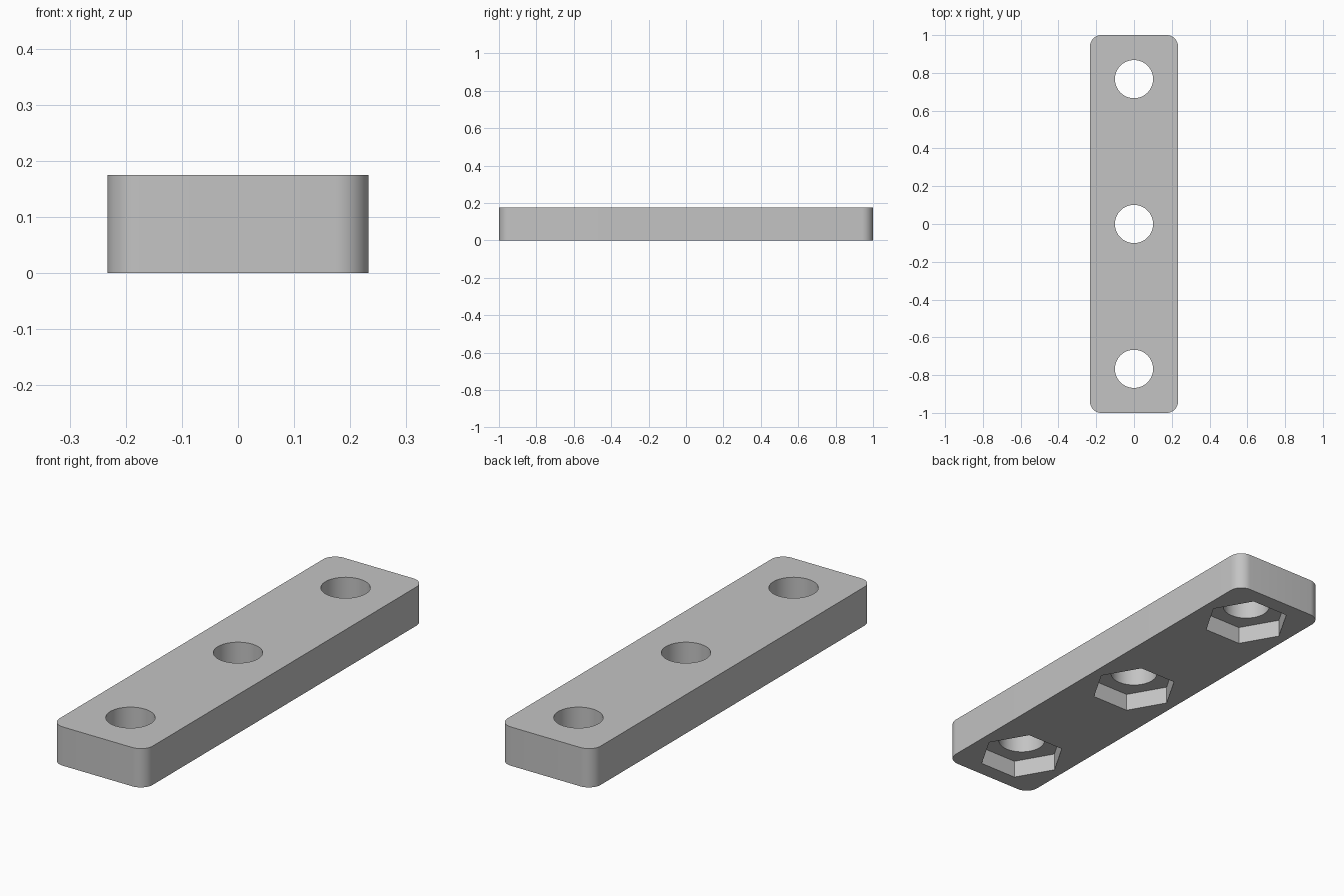
import bpy, bmesh
from math import pi
from mathutils import Matrix

HALF_W, LENGTH, THICK, CORNER = 0.233, 2.0, 0.175, 0.06
HOLE_R, HOLE_GAP = 0.101, 0.767
NUT_R, NUT_DEPTH = 0.187, 0.08

cube = bpy.data.objects.get("Cube")
if cube:
    bpy.data.objects.remove(cube, do_unlink=True)


def make_object(name, bm):
    mesh = bpy.data.meshes.new(name)
    bm.to_mesh(mesh)
    bm.free()
    obj = bpy.data.objects.new(name, mesh)
    bpy.context.collection.objects.link(obj)
    return obj


def make_cutter(name, sides, radius, z0, z1):
    """Row of three upright prisms along the bar, first corner on the x axis."""
    bm = bmesh.new()
    for i in (-1, 0, 1):
        place = Matrix.Translation((0, i * HOLE_GAP, (z0 + z1) / 2))
        spin = Matrix.Rotation(pi / 2, 4, 'Z')
        bmesh.ops.create_cone(bm, cap_ends=True, segments=sides, radius1=radius,
                              radius2=radius, depth=z1 - z0, matrix=place @ spin)
    obj = make_object(name, bm)
    obj.hide_render = True
    return obj


# Bar with rounded upright corners
bm = bmesh.new()
size = Matrix.Diagonal((2 * HALF_W, LENGTH, THICK, 1))
bmesh.ops.create_cube(bm, size=1, matrix=Matrix.Translation((0, 0, THICK / 2)) @ size)
uprights = [e for e in bm.edges
            if abs(e.verts[0].co.z - e.verts[1].co.z) > THICK / 2]
bmesh.ops.bevel(bm, geom=uprights, offset=CORNER, offset_type='OFFSET',
                segments=10, profile=0.5, affect='EDGES')
bar = make_object("mounting_bar", bm)

# Through holes and hexagonal nut pockets in the underside
cutters = [make_cutter("bolt_hole_cutter", 64, HOLE_R, -0.1, THICK + 0.1),
           make_cutter("nut_pocket_cutter", 6, NUT_R, -0.1, NUT_DEPTH)]
# Keep the pocket corners pointing across the bar
nut = cutters[1].data
if max(v.co.x for v in nut.vertices) < NUT_R * 0.95:
    for v in nut.vertices:
        row = round(v.co.y / HOLE_GAP) * HOLE_GAP
        v.co.x, v.co.y = v.co.y - row, row - v.co.x

bpy.context.view_layer.objects.active = bar
bar.select_set(True)
for cutter in cutters:
    mod = bar.modifiers.new(cutter.name, 'BOOLEAN')
    mod.operation = 'DIFFERENCE'
    mod.solver = 'EXACT'
    mod.object = cutter
    bpy.ops.object.modifier_apply(modifier=mod.name)
for cutter in cutters:
    bpy.data.objects.remove(cutter, do_unlink=True)

# Plain grey finish
grey = bpy.data.materials.new("plain_grey")
grey.use_nodes = True
colour = (0.55, 0.55, 0.55, 1)
grey.diffuse_color = colour
grey.node_tree.nodes["Principled BSDF"].inputs["Base Color"].default_value = colour
bar.data.materials.clear()
bar.data.materials.append(grey)
for face in bar.data.polygons:
    face.material_index = 0

bpy.ops.object.shade_smooth_by_angle(angle=pi / 6)
